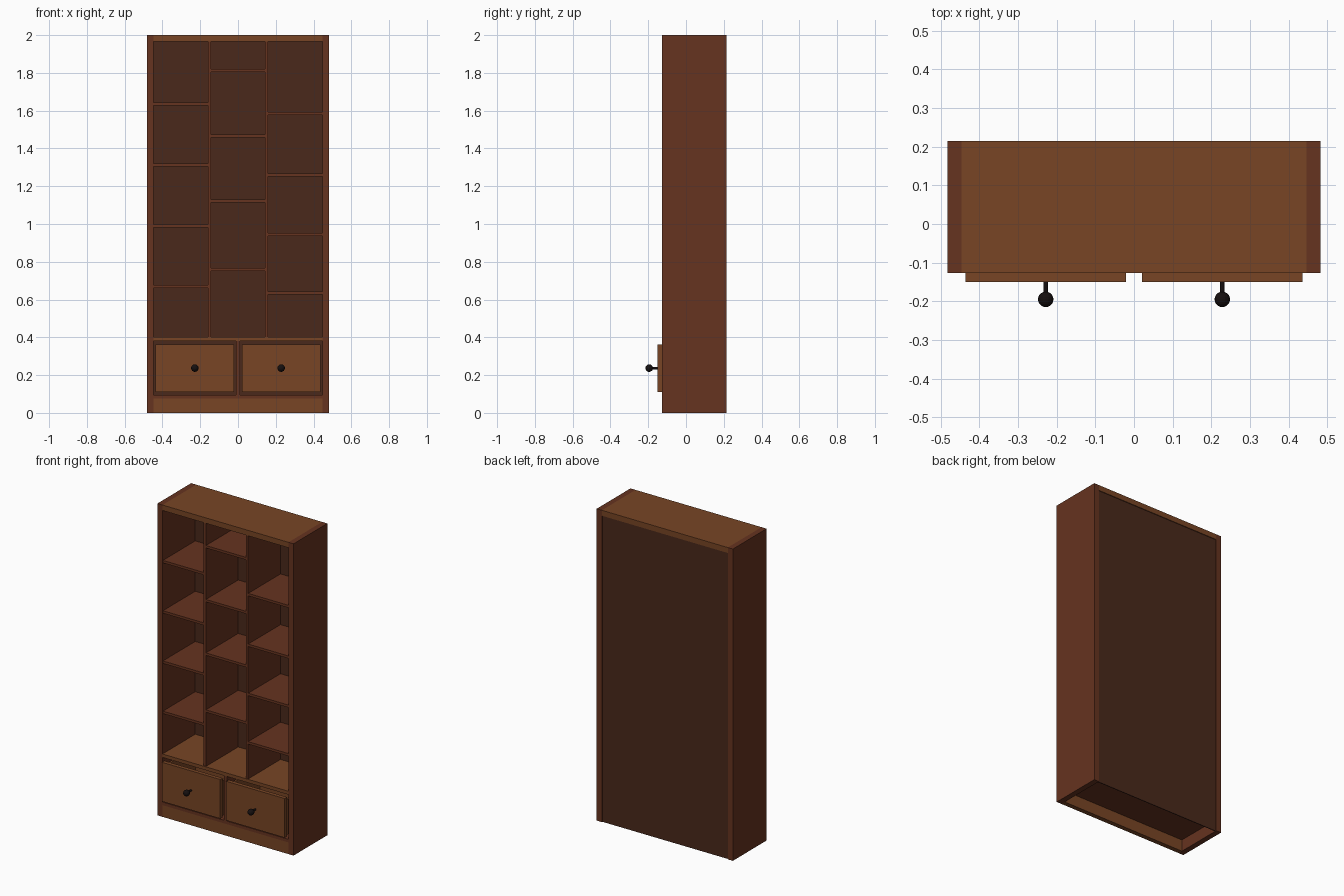
import bpy
from math import radians

if "Cube" in bpy.data.objects:
    bpy.data.objects.remove(bpy.data.objects["Cube"])


def material(name, rgb):
    m = bpy.data.materials.new(name)
    m.diffuse_color = (*rgb, 1)
    m.use_nodes = True
    m.node_tree.nodes["Principled BSDF"].inputs["Base Color"].default_value = m.diffuse_color
    return m


DARK = material("dark_wood", (0.133, 0.033, 0.014))
LIGHT = material("light_wood", (0.188, 0.059, 0.018))
BACK = material("back_wood", (0.068, 0.022, 0.011))
BLACK = material("knob_black", (0.008, 0.005, 0.005))


def box(name, x, y, z, mat):
    """Box from (min, max) ranges on each axis."""
    bpy.ops.mesh.primitive_cube_add(size=1, location=[(a + b) / 2 for a, b in (x, y, z)])
    o = bpy.context.object
    o.name = name
    o.scale = [b - a for a, b in (x, y, z)]
    bpy.ops.object.transform_apply(location=False, rotation=False, scale=True)
    o.data.materials.append(mat)
    return o


FRONT, REAR = -0.127, 0.215      # carcass depth
OUT, IN = 0.483, 0.447           # outer and inner half widths
PANEL = 0.205                    # front of the back panel
SHELF_Y = (-0.122, PANEL)
DIV = 0.15                       # column divider position
T = 0.008                        # half thickness of thin boards

# Carcass
for s, side in ((-1, "left"), (1, "right")):
    box(f"{side}_side", sorted((s * IN, s * OUT)), (FRONT, REAR), (0, 2), DARK)
    box(f"{side}_divider", (s * DIV - T, s * DIV + T), SHELF_Y, (0.403, 1.965), DARK)
box("top_board", (-IN, IN), (FRONT, REAR), (1.965, 2), LIGHT)
box("back_panel", (-IN, IN), (PANEL, REAR - 0.005), (0, 1.965), BACK)
box("drawer_top_board", (-IN, IN), (FRONT, PANEL), (0.381, 0.403), LIGHT)
box("drawer_bottom_board", (-IN, IN), (FRONT, PANEL), (0.075, 0.095), DARK)
box("kick_board", (-IN, IN), (FRONT, FRONT + 0.03), (0, 0.075), LIGHT)
box("drawer_divider", (-0.01, 0.01), (FRONT, PANEL), (0.095, 0.381), DARK)

# Staggered shelves in three columns
columns = {
    "left": (-IN, -DIV - T, (0.668, 0.990, 1.312, 1.635)),
    "middle": (-DIV + T, DIV - T, (0.758, 1.123, 1.466, 1.812)),
    "right": (DIV + T, IN, (0.634, 0.945, 1.260, 1.585)),
}
for col, (x0, x1, heights) in columns.items():
    for i, z in enumerate(heights):
        box(f"{col}_shelf_{i + 1}", (x0, x1), SHELF_Y, (z - T, z + T), DARK)

# Drawers: front slab, open tray behind, round knob on a stem
KNOB_Z = 0.237
for s, side in ((-1, "left"), (1, "right")):
    cx = s * 0.2285
    box(f"{side}_drawer_front", (cx - 0.2075, cx + 0.2075), (-0.15, -0.125), (0.111, 0.362), LIGHT)
    for e in (-1, 1):
        wx = cx + e * 0.195
        box(f"{side}_drawer_wall", (wx - 0.006, wx + 0.006), (-0.125, 0.18), (0.115, 0.34), LIGHT)
    box(f"{side}_drawer_floor", (cx - 0.189, cx + 0.189), (-0.125, 0.18), (0.115, 0.127), LIGHT)
    box(f"{side}_drawer_rear", (cx - 0.189, cx + 0.189), (0.168, 0.18), (0.127, 0.34), LIGHT)

    bpy.ops.mesh.primitive_cylinder_add(vertices=12, radius=0.006, depth=0.043,
                                        location=(cx, -0.1715, KNOB_Z), rotation=(radians(90), 0, 0))
    stem = bpy.context.object
    stem.name = f"{side}_knob_stem"
    bpy.ops.mesh.primitive_uv_sphere_add(segments=16, ring_count=10, radius=0.02,
                                         location=(cx, -0.195, KNOB_Z), rotation=(radians(90), 0, 0))
    knob = bpy.context.object
    knob.name = f"{side}_knob"
    for o in (stem, knob):
        o.data.materials.append(BLACK)
